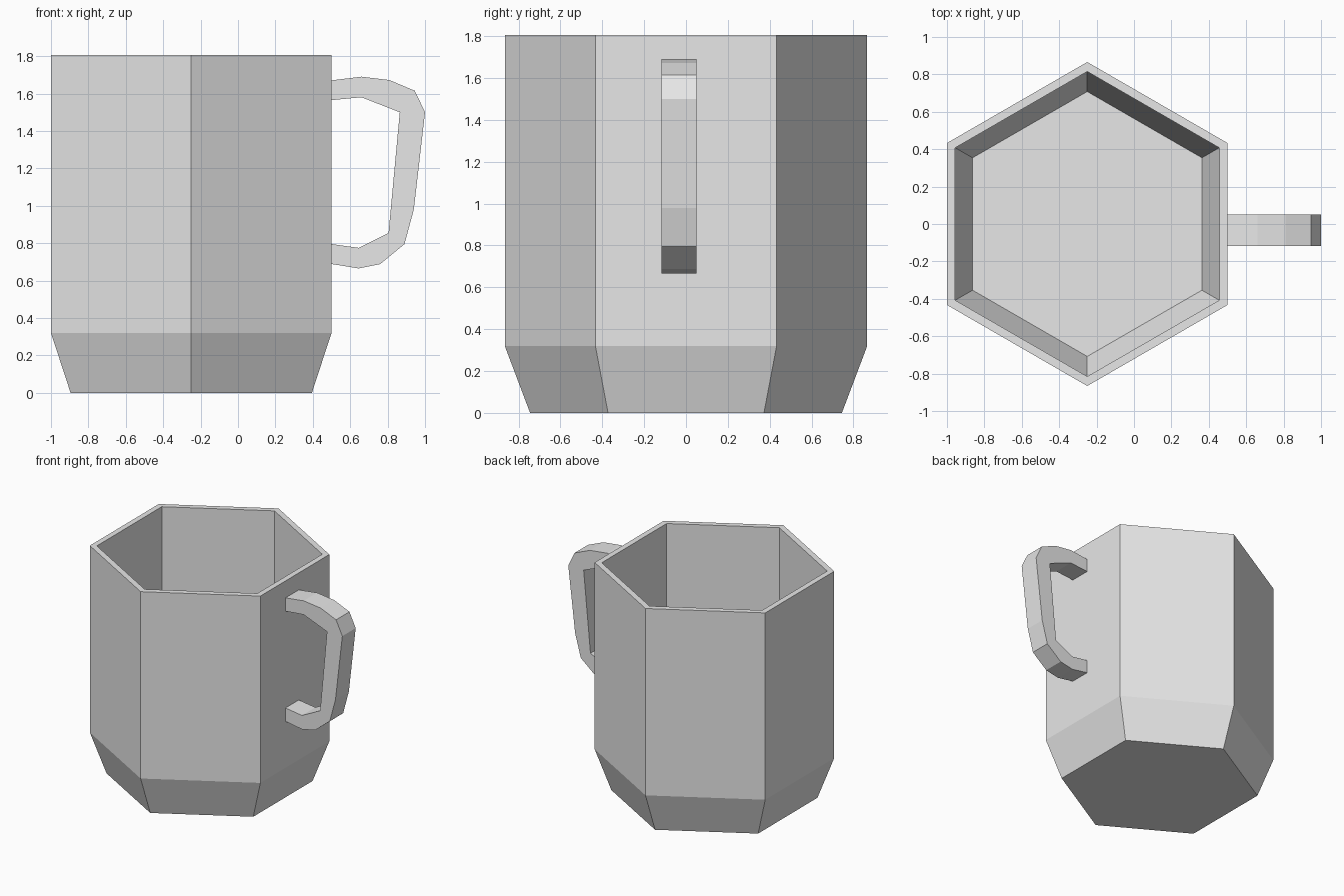
import bpy
import bmesh
from math import sin, cos, pi

cube = bpy.data.objects.get("Cube")
if cube:
    bpy.data.objects.remove(cube)

# Single clay grey
grey = bpy.data.materials.new("light grey")
grey.use_nodes = True
colour = (0.8, 0.8, 0.8, 1)
grey.diffuse_color = colour
grey.node_tree.nodes["Principled BSDF"].inputs["Base Color"].default_value = colour


def finish(bm, name):
    """Turn a bmesh into a flat-shaded object."""
    bmesh.ops.recalc_face_normals(bm, faces=bm.faces)
    mesh = bpy.data.meshes.new(name)
    bm.to_mesh(mesh)
    bm.free()
    mesh.materials.append(grey)
    obj = bpy.data.objects.new(name, mesh)
    bpy.context.collection.objects.link(obj)
    return obj


# Hexagonal cup: (corner radius, height) from the base, over the rim, to the inner floor
SIDES = 6
CENTRE_X = -0.25
cup_profile = [(0.745, 0), (0.866, 0.32), (0.866, 1.805),
               (0.815, 1.805), (0.815, 0.327), (0.708, 0.044)]
bm = bmesh.new()
rings = []
for radius, z in cup_profile:
    angles = [pi / 2 + 2 * pi * i / SIDES for i in range(SIDES)]
    rings.append([bm.verts.new((CENTRE_X + radius * cos(a), radius * sin(a), z))
                  for a in angles])
for low, high in zip(rings, rings[1:]):
    for i in range(SIDES):
        j = (i + 1) % SIDES
        bm.faces.new((low[i], low[j], high[j], high[i]))
bm.faces.new(rings[0])
bm.faces.new(rings[-1])
finish(bm, "cup_body")

# Handle: outline in x and z, extruded along y; its ends sit inside the wall
outer = [(0.48, 1.668), (0.66, 1.69), (0.81, 1.672), (0.945, 1.615), (1.0, 1.5),
         (0.94, 0.98), (0.89, 0.795), (0.76, 0.688), (0.645, 0.665), (0.48, 0.692)]
inner = [(0.48, 0.798), (0.645, 0.775), (0.805, 0.855),
         (0.865, 1.5), (0.66, 1.58), (0.48, 1.563)]
bm = bmesh.new()
side = bm.faces.new([bm.verts.new((x, -0.118, z)) for x, z in outer + inner])
extruded = bmesh.ops.extrude_face_region(bm, geom=[side], use_keep_orig=True)
moved = [v for v in extruded["geom"] if isinstance(v, bmesh.types.BMVert)]
bmesh.ops.translate(bm, verts=moved, vec=(0, 0.168, 0))
finish(bm, "handle")
